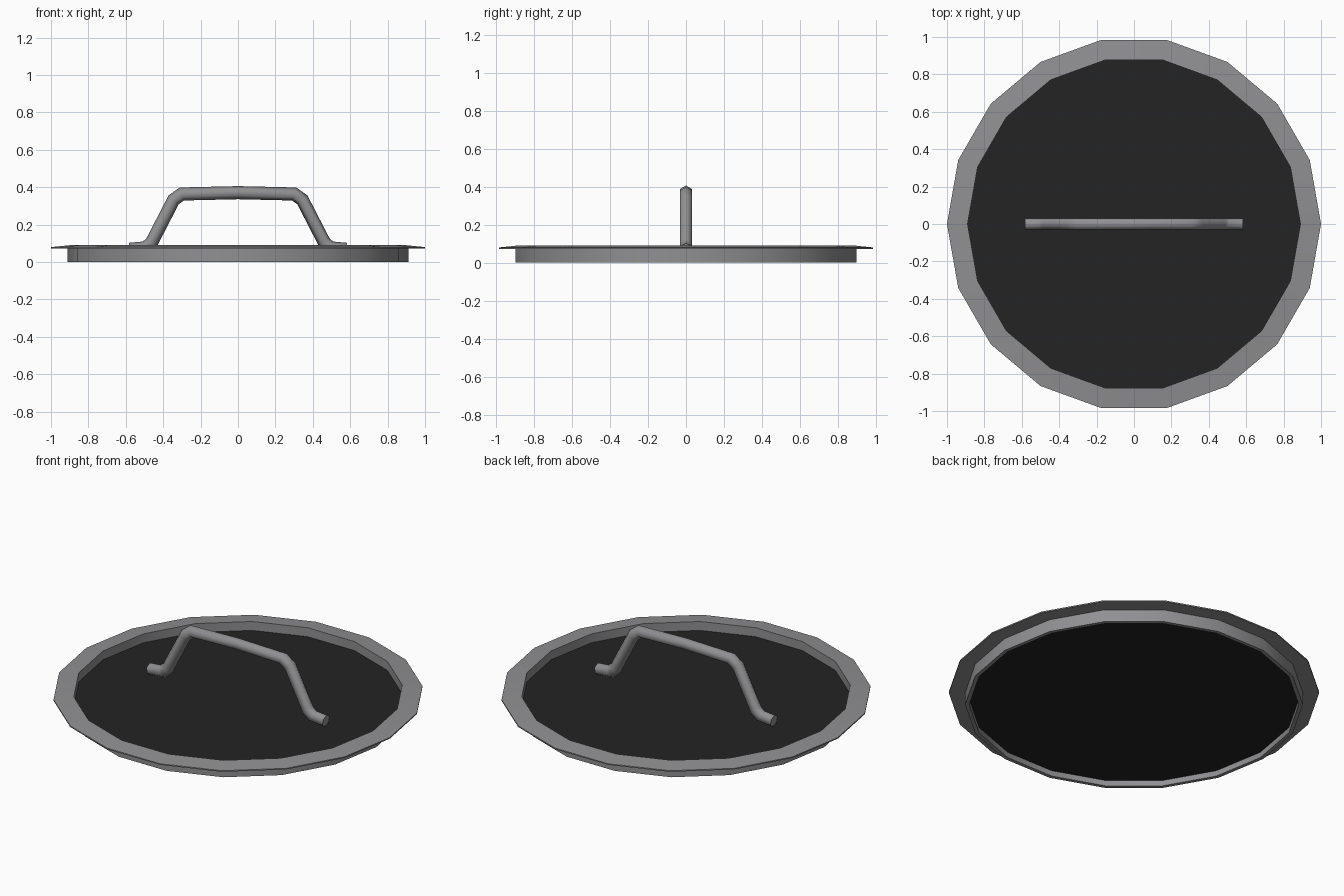
import bpy, bmesh, math
from mathutils import Vector

SIDES = 18

if "Cube" in bpy.data.objects:
    bpy.data.objects.remove(bpy.data.objects["Cube"])


def material(name, colour):
    mat = bpy.data.materials.new(name)
    mat.use_nodes = True
    mat.diffuse_color = (*colour, 1)
    mat.node_tree.nodes["Principled BSDF"].inputs["Base Color"].default_value = (*colour, 1)
    return mat


def finish(bm, name, mat, smooth_angle=30):
    bmesh.ops.recalc_face_normals(bm, faces=bm.faces)
    mesh = bpy.data.meshes.new(name)
    bm.to_mesh(mesh)
    bm.free()
    obj = bpy.data.objects.new(name, mesh)
    bpy.context.collection.objects.link(obj)
    mesh.materials.append(mat)
    bpy.ops.object.select_all(action="DESELECT")
    obj.select_set(True)
    bpy.context.view_layer.objects.active = obj
    bpy.ops.object.shade_smooth_by_angle(angle=math.radians(smooth_angle))
    return obj


def bridge(bm, rings, closed):
    """Skin a list of vertex rings with quads."""
    pairs = list(zip(rings, rings[1:]))
    if closed:
        pairs.append((rings[-1], rings[0]))
    for a, b in pairs:
        n = len(a)
        for i in range(n):
            j = (i + 1) % n
            bm.faces.new((a[i], a[j], b[j], b[i]))


steel = material("brushed grey steel", (0.28, 0.275, 0.285))
black = material("dark panel", (0.017, 0.017, 0.017))

# Rim: upright wall with an outward flange, one closed profile turned round z
profile = [(0.89, 0), (0.912, 0), (0.912, 0.073), (1, 0.073), (1, 0.08), (0.89, 0.091)]
bm = bmesh.new()
turns = []
for k in range(SIDES):
    a = math.tau * k / SIDES
    turns.append([bm.verts.new((r * math.cos(a), r * math.sin(a), z)) for r, z in profile])
bridge(bm, turns, True)
finish(bm, "rim", steel)

# Recessed panel inside the wall
bm = bmesh.new()
rings = [[bm.verts.new((0.895 * math.cos(math.tau * k / SIDES),
                        0.895 * math.sin(math.tau * k / SIDES), z))
          for k in range(SIDES)] for z in (0.033, 0.038)]
bridge(bm, rings, False)
for ring in rings:
    bm.faces.new(ring)
finish(bm, "panel", black)

# Handle: six-sided bar swept along a mirrored path, with mitred bends
half = [(0.58, 0.068), (0.495, 0.076), (0.462, 0.104), (0.344, 0.333), (0.3, 0.364)]
path = [Vector((-x, 0, z)) for x, z in half] + [Vector((0, 0, 0.371))]
path += [Vector((x, 0, z)) for x, z in reversed(half)]
bm = bmesh.new()
rings = []
for i, p in enumerate(path):
    before = (p - path[i - 1]).normalized() if i else None
    after = (path[i + 1] - p).normalized() if i < len(path) - 1 else None
    before, after = before or after, after or before
    along = (before + after).normalized()
    up = Vector((-along.z, 0, along.x)) / along.dot(before)
    ring = []
    for k in range(6):
        a = math.tau * k / 6
        ring.append(bm.verts.new(p + 0.035 * (up * math.cos(a) + Vector((0, math.sin(a), 0)))))
    rings.append(ring)
bridge(bm, rings, False)
bm.faces.new(rings[0])
bm.faces.new(rings[-1])
finish(bm, "handle", steel, 65)
